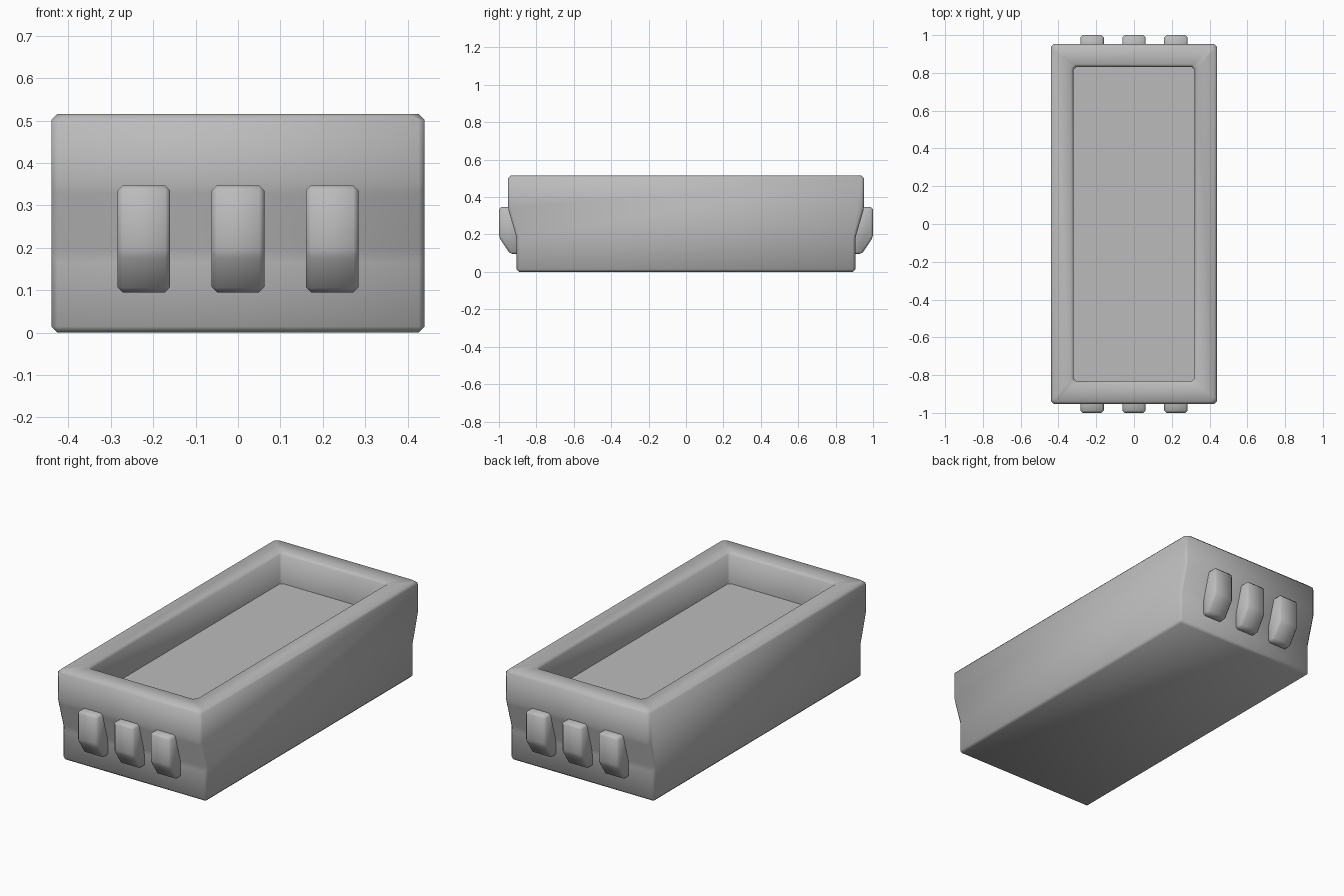
import bpy, bmesh

cube = bpy.data.objects.get("Cube")
if cube:
    bpy.data.objects.remove(cube, do_unlink=True)

grey = bpy.data.materials.new("plain grey")
grey.use_nodes = True
COLOUR = (0.5, 0.5, 0.5, 1)
grey.diffuse_color = COLOUR
grey.node_tree.nodes["Principled BSDF"].inputs["Base Color"].default_value = COLOUR


def extrude_profile(profile, x0, x1):
    """Prism from a (y, z) profile, running from x0 to x1."""
    bm = bmesh.new()
    face = bm.faces.new([bm.verts.new((x0, y, z)) for y, z in profile])
    moved = bmesh.ops.extrude_face_region(bm, geom=[face])["geom"]
    verts = [v for v in moved if isinstance(v, bmesh.types.BMVert)]
    bmesh.ops.translate(bm, verts=verts, vec=(x1 - x0, 0, 0))
    bmesh.ops.recalc_face_normals(bm, faces=bm.faces)
    return bm


def finish(bm, name, bevel, keep_sharp=()):
    """Chamfer every edge except the kept ones, then make a smooth object."""
    edges = [e for e in bm.edges if e not in keep_sharp]
    for e in keep_sharp:
        e.smooth = False
    bmesh.ops.bevel(bm, geom=edges, offset=bevel, offset_type='OFFSET',
                    segments=1, profile=0.5, affect='EDGES', clamp_overlap=True)
    for f in bm.faces:
        f.smooth = True
    mesh = bpy.data.meshes.new(name)
    bm.to_mesh(mesh)
    bm.free()
    mesh.materials.append(grey)
    obj = bpy.data.objects.new(name, mesh)
    bpy.context.collection.objects.link(obj)
    return obj


# Tray body: stepped end profile, with a recess sunk into the top
half = [(0.905, 0), (0.905, 0.18), (0.952, 0.34), (0.952, 0.515)]
profile = half + [(-y, z) for y, z in reversed(half)]
body = extrude_profile(profile, -0.44, 0.44)
top = max(body.faces, key=lambda f: f.calc_center_median().z)
bmesh.ops.inset_region(body, faces=[top], thickness=0.12, use_even_offset=True)
floor = bmesh.ops.extrude_discrete_faces(body, faces=[top])["faces"][0]
bmesh.ops.translate(body, verts=floor.verts, vec=(0, 0, -0.172))
rim_loops = [e for e in body.edges if e.is_boundary]
if rim_loops:
    bmesh.ops.bridge_loops(body, edges=rim_loops)
bmesh.ops.recalc_face_normals(body, faces=body.faces)
finish(body, "tray_body", 0.014, set(floor.edges))

# Three raised tabs on each end, with a sloping underside
tab_profile = [(0.89, 0.095), (0.94, 0.095), (1.0, 0.185),
               (1.0, 0.347), (0.89, 0.347)]
for end, side in (("front", -1), ("back", 1)):
    for i, x in enumerate((-0.222, 0, 0.222)):
        tab = extrude_profile([(side * y, z) for y, z in tab_profile],
                              x - 0.062, x + 0.062)
        finish(tab, f"{end}_tab_{i + 1}", 0.012)
